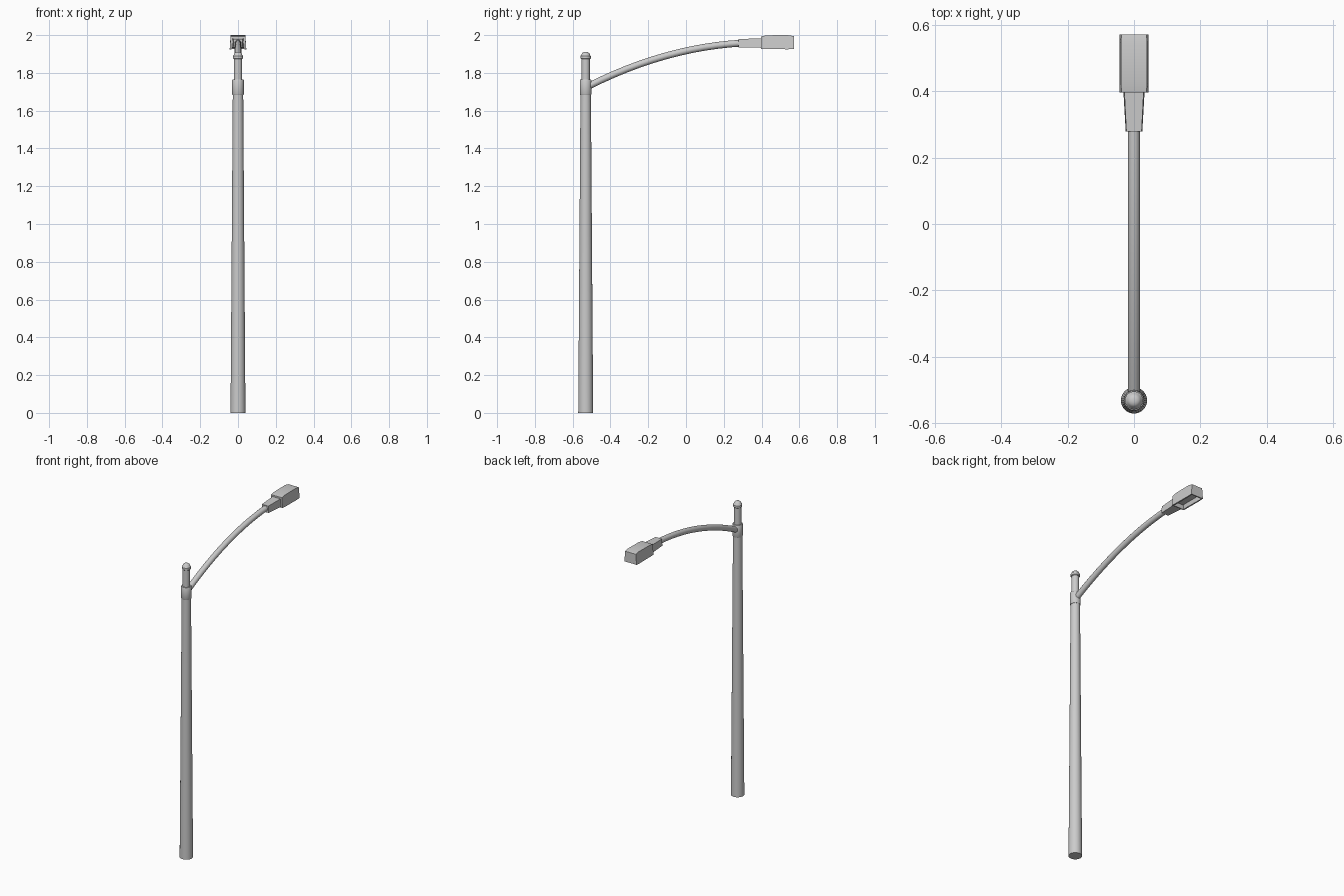
import bpy, bmesh, math

if "Cube" in bpy.data.objects:
    bpy.data.objects.remove(bpy.data.objects["Cube"])

POLE_Y = -0.531


def finish(name, bm, angle=35):
    bmesh.ops.recalc_face_normals(bm, faces=bm.faces)
    me = bpy.data.meshes.new(name)
    bm.to_mesh(me)
    bm.free()
    ob = bpy.data.objects.new(name, me)
    bpy.context.collection.objects.link(ob)
    bpy.ops.object.select_all(action='DESELECT')
    ob.select_set(True)
    bpy.context.view_layer.objects.active = ob
    bpy.ops.object.shade_smooth_by_angle(angle=math.radians(angle))
    return ob


def loft(bm, rings):
    """Bridge closed rings of points and cap both ends."""
    rows = [[bm.verts.new(p) for p in r] for r in rings]
    n = len(rows[0])
    for a, b in zip(rows, rows[1:]):
        for i in range(n):
            j = (i + 1) % n
            bm.faces.new((a[i], a[j], b[j], b[i]))
    return bm.faces.new(rows[0][::-1]), bm.faces.new(rows[-1])


def lathe(name, profile, sides=32):
    bm = bmesh.new()
    loft(bm, [[(r * math.cos(2 * math.pi * i / sides),
                POLE_Y + r * math.sin(2 * math.pi * i / sides), z)
               for i in range(sides)] for r, z in profile])
    return finish(name, bm)


def section(y, w_bottom, w_top, z0, z1):
    return [(-w_bottom, y, z0), (w_bottom, y, z0), (w_top, y, z1), (-w_top, y, z1)]


# Upright: tapered pole, arm collar, thin top post, domed cap
lathe("pole", [(0.0395, 0), (0.0275, 1.70)])
lathe("arm_collar", [(0.029, 1.684), (0.031, 1.688), (0.031, 1.76), (0.029, 1.764)])
lathe("top_post", [(0.022, 1.75), (0.022, 1.882)])
lathe("post_cap", [(0.023, 1.873), (0.027, 1.877), (0.027, 1.89), (0.023, 1.894),
                   (0.020, 1.903), (0.013, 1.909), (0.005, 1.911)])

# Curved arm: round tube swept along a shallow parabola
bm = bmesh.new()
rings = []
for k in range(13):
    t = 0.82 * k / 12
    y, z = -0.52 + t, 1.728 + 0.506 * t - 0.275 * t * t
    slope = math.atan(0.506 - 0.55 * t)
    ring = []
    for i in range(16):
        a = 2 * math.pi * i / 16
        u, v = 0.018 * math.cos(a), 0.018 * math.sin(a)
        ring.append((u, y - v * math.sin(slope), z + v * math.cos(slope)))
    rings.append(ring)
loft(bm, rings)
finish("arm", bm, 40)

# Tapered neck between arm and lamp head
bm = bmesh.new()
loft(bm, [section(0.279, 0.025, 0.023, 1.935, 1.979),
          section(0.40, 0.032, 0.029, 1.933, 1.983)])
finish("lamp_neck", bm, 20)

# Lamp head with slightly crowned top
bm = bmesh.new()
loft(bm, [section(0.396, 0.044, 0.038, 1.927, 1.993),
          section(0.43, 0.044, 0.039, 1.926, 1.999),
          section(0.54, 0.044, 0.039, 1.925, 2.0),
          section(0.571, 0.044, 0.038, 1.927, 1.994)])
# Recessed opening in the underside
bm.normal_update()
bmesh.ops.recalc_face_normals(bm, faces=bm.faces)
under = [f for f in bm.faces if f.normal.z < -0.9]
bmesh.ops.inset_region(bm, faces=under, thickness=0.009)
bmesh.ops.inset_region(bm, faces=under, thickness=0.006, depth=-0.025)
finish("lamp_head", bm, 20)
